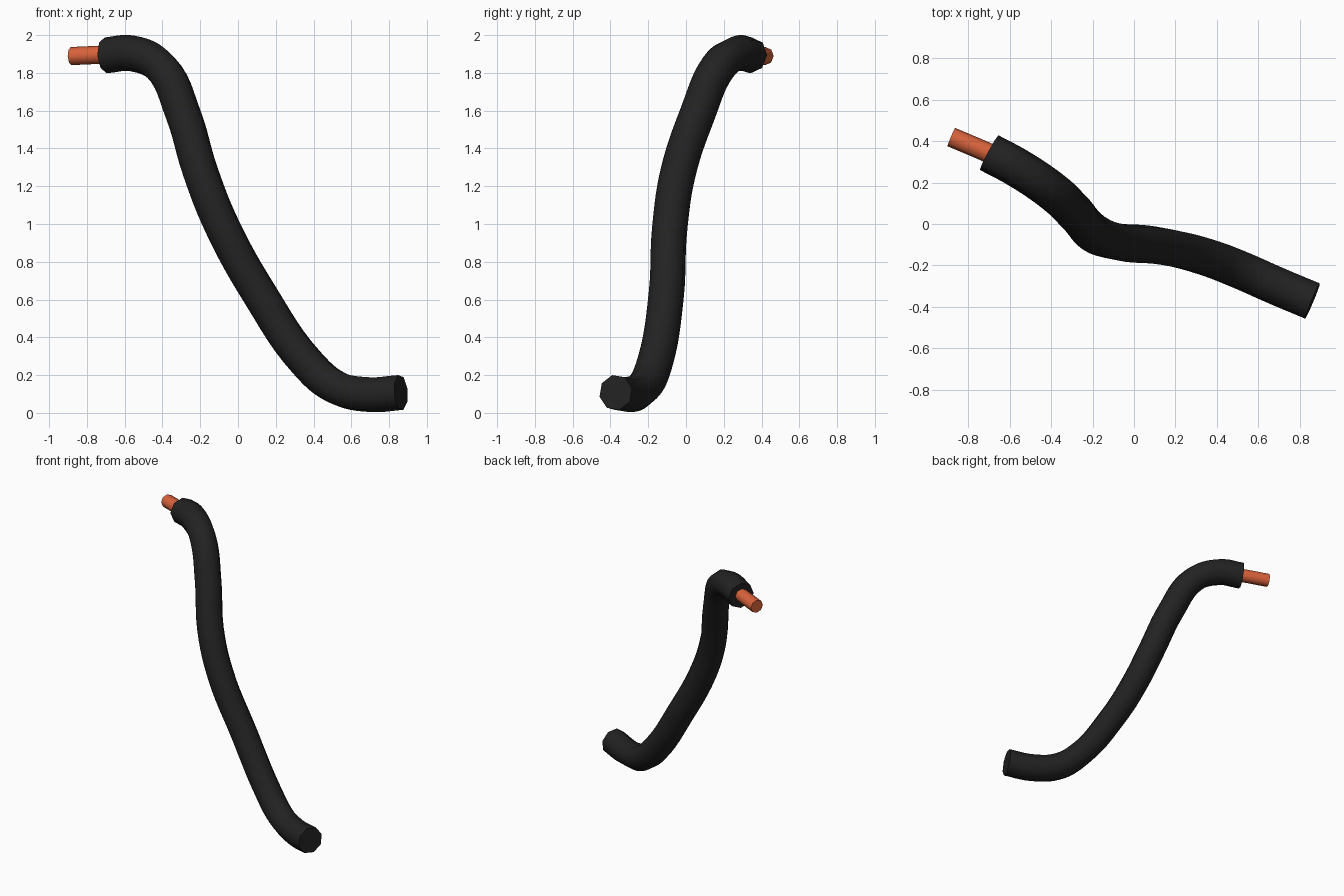
import bpy
import math

cube = bpy.data.objects.get("Cube")
if cube:
    bpy.data.objects.remove(cube, do_unlink=True)


def make_material(name, rgb, roughness):
    m = bpy.data.materials.new(name)
    m.use_nodes = True
    m.diffuse_color = (*rgb, 1)
    bsdf = m.node_tree.nodes["Principled BSDF"]
    bsdf.inputs["Base Color"].default_value = (*rgb, 1)
    bsdf.inputs["Roughness"].default_value = roughness
    return m


def make_tube(name, points, radius, material, steps):
    """Eight-sided capped tube swept along a smooth path."""
    curve = bpy.data.curves.new(name, "CURVE")
    curve.dimensions = "3D"
    curve.bevel_depth = radius
    curve.bevel_resolution = 2
    curve.use_fill_caps = True
    curve.resolution_u = steps
    spline = curve.splines.new("BEZIER")
    spline.bezier_points.add(len(points) - 1)
    for bp, co in zip(spline.bezier_points, points):
        bp.co = co
        bp.handle_left_type = bp.handle_right_type = "AUTO"
    obj = bpy.data.objects.new(name, curve)
    bpy.context.collection.objects.link(obj)
    curve.materials.append(material)

    # Turn into a mesh and keep the flat end caps crisp
    bpy.ops.object.select_all(action="DESELECT")
    obj.select_set(True)
    bpy.context.view_layer.objects.active = obj
    bpy.ops.object.convert(target="MESH")
    bpy.ops.object.shade_smooth_by_angle(angle=math.radians(60))
    return bpy.context.view_layer.objects.active


black = make_material("black rubber", (0.016, 0.016, 0.016), 0.6)
copper = make_material("copper", (0.70, 0.125, 0.045), 0.4)

# Insulating sleeve, from the bared end at the top to the cut end at the bottom
sleeve_path = [
    (-0.70, 0.345, 1.893), (-0.56, 0.27, 1.903), (-0.41, 0.17, 1.83),
    (-0.29, 0.06, 1.58), (-0.20, -0.04, 1.28), (-0.085, -0.085, 0.99),
    (0.12, -0.105, 0.62), (0.365, -0.165, 0.265), (0.52, -0.225, 0.135),
    (0.69, -0.30, 0.097), (0.862, -0.372, 0.108),
]
make_tube("cable_sleeve", sleeve_path, 0.095, black, 6)

# Bare conductor sticking out of the upper end
make_tube("copper_core", [(-0.60, 0.295, 1.90), (-0.70, 0.342, 1.897),
                          (-0.883, 0.42, 1.889)], 0.048, copper, 3)
